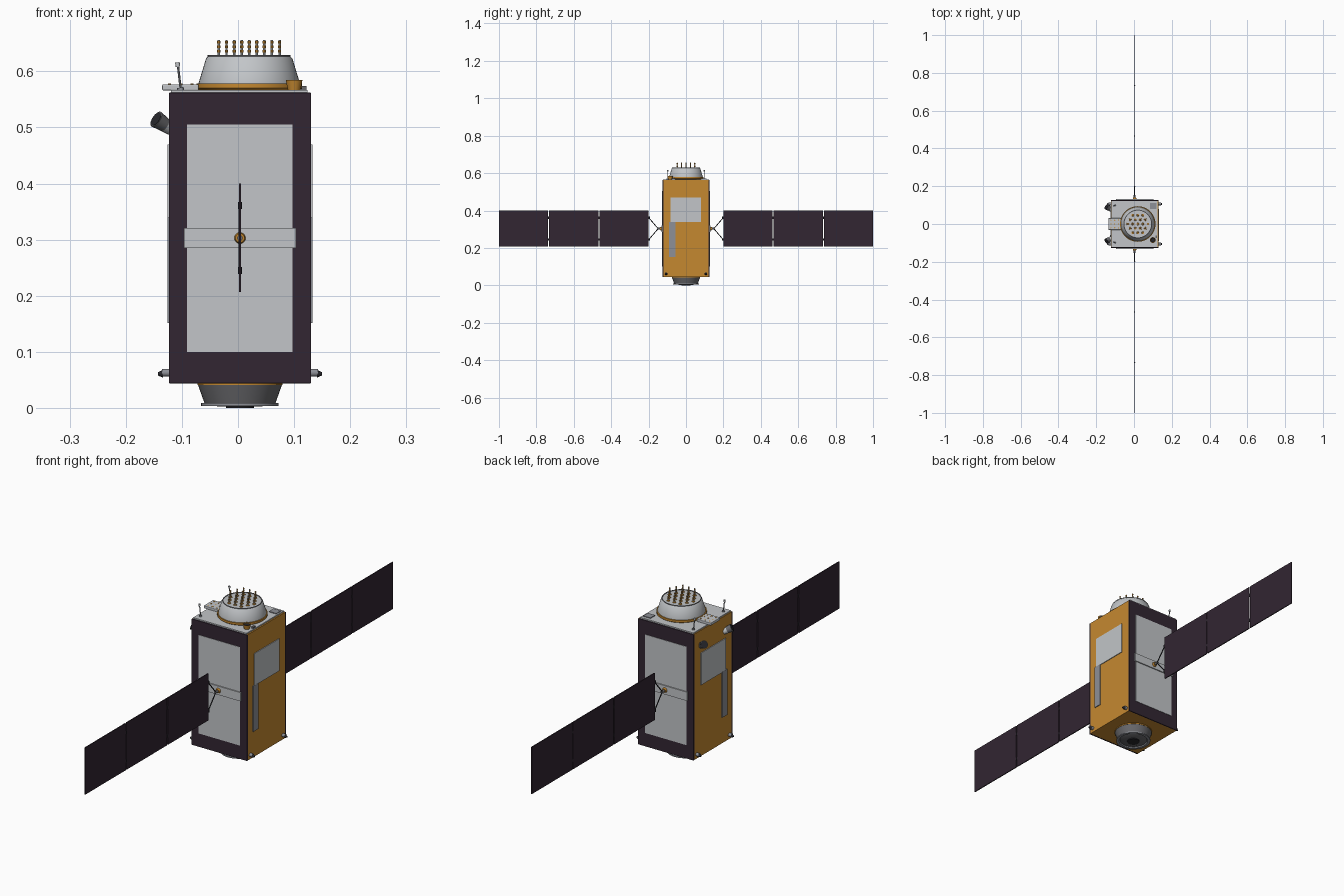
import bpy, bmesh, math
from mathutils import Vector

cube = bpy.data.objects.get("Cube")
if cube:
    bpy.data.objects.remove(cube, do_unlink=True)


def material(name, r, g, b):
    m = bpy.data.materials.new(name)
    m.use_nodes = True
    m.diffuse_color = (r, g, b, 1)
    m.node_tree.nodes["Principled BSDF"].inputs["Base Color"].default_value = (r, g, b, 1)
    return m


GOLD = material("gold foil", 0.56, 0.25, 0.03)
DARK = material("dark purple cell", 0.032, 0.019, 0.032)
WHITE = material("pale grey", 0.54, 0.56, 0.58)
GREY = material("mid grey", 0.27, 0.28, 0.31)
STEEL = material("dark grey", 0.14, 0.14, 0.15)
BLACK = material("near black", 0.02, 0.02, 0.025)

CX = 0.0035          # body axis
AX, HUB_Z = 0.02, 0.303   # antenna axis, wing height


def finish(name, bm, mat, smooth=False):
    mesh = bpy.data.meshes.new(name)
    bmesh.ops.recalc_face_normals(bm, faces=bm.faces)
    bm.to_mesh(mesh)
    bm.free()
    mesh.materials.append(mat)
    if smooth:
        for p in mesh.polygons:
            p.use_smooth = True
        mesh.set_sharp_from_angle(angle=math.radians(35))
    ob = bpy.data.objects.new(name, mesh)
    bpy.context.collection.objects.link(ob)
    return ob


def box(name, mat, x, y, z, bevel=0):
    """Box from (min, max) pairs."""
    bm = bmesh.new()
    bmesh.ops.create_cube(bm, size=1)
    for v in bm.verts:
        v.co = [(lo + hi) / 2 + c * (hi - lo) for c, (lo, hi) in zip(v.co, (x, y, z))]
    if bevel:
        bmesh.ops.bevel(bm, geom=bm.edges[:], offset=bevel, segments=2,
                        affect='EDGES', profile=0.5)
    return finish(name, bm, mat)


def rod(name, mat, a, b, r1, r2=None, sides=12):
    """Tapered cylinder running from point a to point b."""
    a, b = Vector(a), Vector(b)
    bm = bmesh.new()
    bmesh.ops.create_cone(bm, cap_ends=True, segments=sides, radius1=r1,
                          radius2=r1 if r2 is None else r2, depth=(b - a).length)
    rot = (b - a).to_track_quat('Z', 'Y')
    for v in bm.verts:
        v.co = rot @ v.co + (a + b) / 2
    return finish(name, bm, mat, True)


def lathe(name, mat, x, profile, sides=48):
    """Spin (radius, height) points about a vertical axis at x."""
    bm = bmesh.new()
    verts = [bm.verts.new((r, 0, z)) for r, z in profile]
    edges = [bm.edges.new(pair) for pair in zip(verts, verts[1:])]
    bmesh.ops.spin(bm, geom=verts + edges, cent=(0, 0, 0), axis=(0, 0, 1),
                   angle=2 * math.pi, steps=sides)
    bmesh.ops.remove_doubles(bm, verts=bm.verts, dist=1e-5)
    for v in bm.verts:
        v.co.x += x
    return finish(name, bm, mat, True)


# Body and top deck
box("body", GOLD, (CX - 0.126, CX + 0.126), (-0.122, 0.122), (0.045, 0.562))
box("top_deck", WHITE, (-0.119, 0.124), (-0.122, 0.122), (0.561, 0.567))

# Front and back: radiator panels, wing yoke and three-panel wing
for s, side in ((-1, "front"), (1, "back")):
    def span(a, b):
        return tuple(sorted((s * a, s * b)))
    box(side + "_dark_panel", DARK, (CX - 0.1265, CX + 0.1265), span(0.121, 0.126),
        (0.044, 0.562), 0.001)
    for part, z in (("lower", (0.1, 0.287)), ("upper", (0.318, 0.505))):
        box(f"{side}_{part}_radiator", WHITE, (CX - 0.094, CX + 0.094), span(0.125, 0.1275), z)
    box(side + "_wing_mount_band", WHITE, (CX - 0.1, CX + 0.1), span(0.125, 0.132),
        (0.285, 0.321))
    rod(side + "_wing_hub", GOLD, (CX, s * 0.13, HUB_Z), (CX, s * 0.139, HUB_Z), 0.0105, 0.008, 20)
    rod(side + "_wing_axle", STEEL, (CX, s * 0.137, HUB_Z), (CX, s * 0.153, HUB_Z), 0.005)
    for dz in (-0.062, 0.062):
        rod(side + "_yoke_strut", BLACK, (CX, s * 0.149, HUB_Z),
            (CX, s * 0.202, HUB_Z + dz), 0.0022, sides=8)
    for i in range(3):
        start = 0.2 + i * 0.2685
        box(f"{side}_solar_panel_{i + 1}", DARK, (CX - 0.002, CX + 0.002),
            span(start, start + 0.263), (0.207, 0.4))
        for dz in (-0.058, 0.058):
            rod(side + "_panel_hinge", BLACK, (CX, s * (start - 0.003), HUB_Z + dz - 0.006),
                (CX, s * (start - 0.003), HUB_Z + dz + 0.006), 0.0035, sides=8)

# Left and right: side plates and thrusters
for s, side in ((-1, "right"), (1, "left")):
    def reach(a, b):
        return tuple(sorted((CX + s * a, CX + s * b)))
    box(side + "_side_radiator", WHITE, reach(0.125, 0.129), (-0.082, 0.08), (0.338, 0.47))
    box(side + "_side_strip", GREY, reach(0.125, 0.1295), (-0.09, -0.057), (0.152, 0.34))
    for y in (-0.106, 0.106):
        rod(side + "_thruster_base", GREY, (CX + s * 0.125, y, 0.063),
            (CX + s * 0.139, y, 0.063), 0.007, sides=16)
        rod(side + "_thruster_nozzle", BLACK, (CX + s * 0.146, y, 0.061),
            (CX + s * 0.137, y, 0.061), 0.003, 0.007, sides=16)

# Star trackers on the right side, splayed forward and back
for s in (-1, 1):
    a = Vector((-0.119, s * 0.075, 0.497))
    d = Vector((-0.75, s * 0.45, 0.5)).normalized()
    rod("star_tracker_base", WHITE, a, a + d * 0.018, 0.011, 0.013, 20)
    rod("star_tracker_barrel", STEEL, a + d * 0.016, a + d * 0.036, 0.013, 0.0155, 20)
    rod("star_tracker_lens", BLACK, a + d * 0.0355, a + d * 0.0368, 0.0135, sides=20)

# Engine adapter underneath
lathe("adapter_collar", GOLD, CX, [(0, 0.047), (0.076, 0.047), (0.076, 0.041), (0, 0.041)])
lathe("adapter_cone", STEEL, CX, [(0.075, 0.042), (0.073, 0.036), (0.063, 0.008), (0.05, 0.008)])
lathe("adapter_flange", GREY, CX, [(0.063, 0.009), (0.069, 0.009), (0.069, 0.004),
                                   (0.058, 0.004), (0.053, 0.01), (0.05, 0.01)])
lathe("adapter_floor", STEEL, CX, [(0.056, 0.009), (0.04, 0.003), (0, 0.003)])
rod("adapter_plug", BLACK, (CX, 0, 0), (CX, 0, 0.004), 0.025, sides=32)

# Main antenna drum on the deck
lathe("antenna_collar", GOLD, AX, [(0, 0.566), (0.089, 0.566), (0.094, 0.57),
                                   (0.094, 0.578), (0, 0.578)])
lathe("antenna_drum", WHITE, AX, [(0.09, 0.577), (0.09, 0.58), (0.077, 0.623),
                                  (0.073, 0.627), (0, 0.627)])
lathe("antenna_rim", STEEL, AX, [(0.074, 0.6268), (0.074, 0.629), (0.071, 0.629), (0.071, 0.6268)])

# Hexagonal array of banded antenna pins
PITCH = 0.027
for row in range(-2, 3):
    count = 5 - abs(row)
    for i in range(count):
        x = AX + (i - (count - 1) / 2) * PITCH
        y = row * PITCH * 0.866
        rod("pin_foot", GOLD, (x, y, 0.6265), (x, y, 0.6295), 0.007, 0.006)
        rod("pin_stem", WHITE, (x, y, 0.629), (x, y, 0.656), 0.0022, sides=8)
        for z in (0.634, 0.642, 0.65):
            rod("pin_band", GOLD, (x, y, z), (x, y, z + 0.004), 0.003, sides=8)

# Patch antenna tray overhanging the right edge
box("patch_tray", WHITE, (-0.135, -0.07), (-0.031, 0.031), (0.566, 0.577), 0.002)
for i in range(3):
    for j in range(3):
        x, y = -0.122 + i * 0.02, (j - 1) * 0.02
        rod("patch_element", GOLD, (x, y, 0.5765), (x, y, 0.578), 0.003, sides=10)

# Whip antennas at the right corners
for y in (-0.097, 0.097):
    rod("whip_foot", GREY, (-0.102, y, 0.566), (-0.103, y, 0.571), 0.006)
    rod("whip_mast", GREY, (-0.102, y, 0.567), (-0.107, y, 0.61), 0.002, sides=8)
    rod("whip_tip", WHITE, (-0.107, y, 0.608), (-0.108, y, 0.616), 0.004)

# Gold horn, sensor plate and small box on the left of the deck
lathe_horn = lathe("horn_antenna", GOLD, 0.1, [(0, 0.566), (0.011, 0.566), (0.015, 0.585),
                                               (0.013, 0.585), (0.011, 0.577), (0, 0.577)], 24)
lathe_horn.location.y = -0.085
rod("horn_throat", BLACK, (0.1, -0.085, 0.577), (0.1, -0.085, 0.582), 0.0115, sides=24)
box("sensor_plate", GREY, (0.085, 0.118), (0.08, 0.11), (0.566, 0.57))
box("deck_box", STEEL, (0.113, 0.122), (-0.075, -0.06), (0.566, 0.574))
